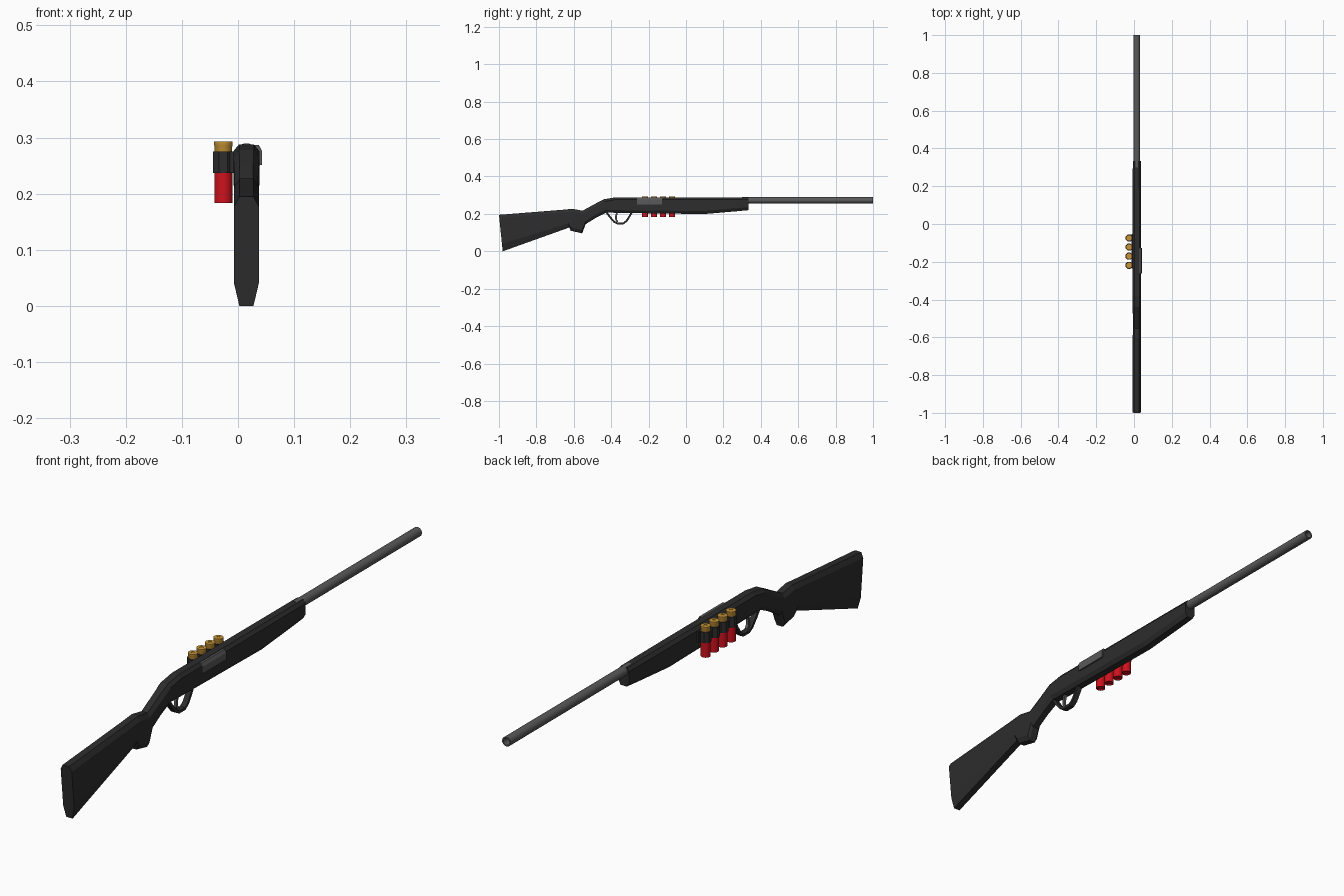
import bpy, bmesh
from math import pi, cos, sin
from mathutils import Vector

if "Cube" in bpy.data.objects:
    bpy.data.objects.remove(bpy.data.objects["Cube"])

CX = 0.015  # centre plane of the gun


def material(name, rgb):
    m = bpy.data.materials.new(name)
    m.diffuse_color = (*rgb, 1)
    m.use_nodes = True
    m.node_tree.nodes["Principled BSDF"].inputs["Base Color"].default_value = m.diffuse_color
    return m


BLACK = material("black", (0.026, 0.026, 0.026))
STEEL = material("steel", (0.10, 0.10, 0.10))
RED = material("red", (0.62, 0.006, 0.012))
BRASS = material("brass", (0.58, 0.30, 0.04))


def loft(name, rings, mat, smooth=False, closed=False):
    """Skin a list of equal-length rings; cap both ends unless closed."""
    bm = bmesh.new()
    vs = [[bm.verts.new(p) for p in r] for r in rings]
    n = len(vs[0])
    pairs = list(zip(vs, vs[1:])) + ([(vs[-1], vs[0])] if closed else [])
    for a, b in pairs:
        for i in range(n):
            j = (i + 1) % n
            bm.faces.new((a[i], a[j], b[j], b[i]))
    if not closed:
        bm.faces.new(vs[0])
        bm.faces.new(vs[-1])
    bmesh.ops.recalc_face_normals(bm, faces=bm.faces)
    me = bpy.data.meshes.new(name)
    bm.to_mesh(me)
    bm.free()
    me.materials.append(mat)
    ob = bpy.data.objects.new(name, me)
    bpy.context.collection.objects.link(ob)
    if smooth:
        bpy.ops.object.select_all(action='DESELECT')
        ob.select_set(True)
        bpy.context.view_layer.objects.active = ob
        bpy.ops.object.shade_smooth_by_angle()
    return ob


def lathe(name, profile, centre, axis, sides, mat, smooth=True):
    """Round part from (radius, height) points about the y or z axis."""
    c = Vector(centre)
    rings = []
    for r, h in profile:
        ring = []
        for i in range(sides):
            a = 2 * pi * (i + 0.5) / sides
            u, v = r * cos(a), r * sin(a)
            ring.append(c + Vector((u, h, v) if axis == 'y' else (u, v, h)))
        rings.append(ring)
    return loft(name, rings, mat, smooth)


def section(top, bottom, hw, ct, cb):
    """Eight-sided stock section between a top and a bottom (y, z) point."""
    t, b = Vector(top), Vector(bottom)
    d = (b - t).normalized()
    flat = hw * 0.57
    half = [(flat, t), (hw, t + d * ct), (hw, b - d * cb), (flat, b)]
    pts = [(CX + x, *p) for x, p in half]
    return pts + [(CX - x, *p) for x, p in reversed(half)]


# Stock, grip, receiver and fore-end as one body
stations = [
    ((-1.00, 0.195), (-0.98, 0.000), 0.022, 0.018, 0.040),
    ((-0.66, 0.222), (-0.622, 0.128), 0.022, 0.016, 0.022),
    ((-0.607, 0.227), (-0.617, 0.110), 0.022, 0.016, 0.018),
    ((-0.553, 0.217), (-0.555, 0.096), 0.021, 0.016, 0.018),
    ((-0.535, 0.227), (-0.537, 0.145), 0.021, 0.016, 0.016),
    ((-0.495, 0.249), (-0.480, 0.180), 0.021, 0.016, 0.016),
    ((-0.440, 0.278), (-0.425, 0.207), 0.023, 0.013, 0.016),
    ((-0.380, 0.288), (-0.380, 0.206), 0.023, 0.012, 0.014),
    ((0.094, 0.288), (0.094, 0.199), 0.023, 0.012, 0.016),
    ((0.270, 0.288), (0.270, 0.214), 0.022, 0.012, 0.016),
    ((0.333, 0.288), (0.333, 0.220), 0.021, 0.012, 0.016),
]
loft("stock_body", [section(*s) for s in stations], BLACK)

# Hollow barrel
lathe("barrel", [(0.0168, -0.70), (0.0172, 0), (0.0125, 0), (0.0125, -0.15)],
      (CX, 1.0, 0.273), 'y', 16, STEEL)


def strip(name, path, hw, thick, mat):
    """Flat bar following a (y, z) path in the centre plane."""
    pts = [Vector(p) for p in path]
    rings = []
    for i, p in enumerate(pts):
        t = (pts[min(i + 1, len(pts) - 1)] - pts[max(i - 1, 0)]).normalized()
        n = Vector((-t.y, t.x)) * thick / 2
        a, b = p + n, p - n
        rings.append([(CX - hw, *a), (CX + hw, *a), (CX + hw, *b), (CX - hw, *b)])
    return loft(name, rings, mat)


# Trigger guard and trigger
strip("trigger_guard", [(-0.428, 0.212), (-0.408, 0.185), (-0.385, 0.158), (-0.368, 0.149),
                        (-0.335, 0.149), (-0.318, 0.162), (-0.300, 0.190), (-0.288, 0.212)],
      0.010, 0.010, BLACK)
strip("trigger", [(-0.366, 0.215), (-0.374, 0.190), (-0.374, 0.170), (-0.366, 0.157)],
      0.005, 0.009, STEEL)

# Ejection port cover wrapped over the right upper edge
port = [(0.030, 0.250), (0.043, 0.251), (0.043, 0.276), (0.037, 0.287), (0.026, 0.287)]
loft("ejection_port_cover", [[(x, y, z) for x, z in port] for y in (-0.262, -0.128)], STEEL)

# Side shell carrier: backing plate, four loops, four shells
loft("shell_carrier_plate", [[(x, y, z) for x, z in
     ((-0.014, 0.237), (-0.005, 0.237), (-0.005, 0.275), (-0.014, 0.275))]
     for y in (-0.236, -0.052)], BLACK)
for i in range(4):
    c = (-0.026, -0.074 - 0.0483 * i, 0)
    lathe(f"shell_loop_{i+1}", [(0.0202, 0.237), (0.0202, 0.275)], c, 'z', 8, BLACK, False)
    lathe(f"shell_hull_{i+1}", [(0.0135, 0.188), (0.0135, 0.1835), (0.0165, 0.1835), (0.0165, 0.255)],
          c, 'z', 16, RED)
    lathe(f"shell_head_{i+1}", [(0.0158, 0.255), (0.0158, 0.284), (0.0168, 0.286),
                                (0.0168, 0.293), (0.006, 0.293), (0.006, 0.2915)],
          c, 'z', 16, BRASS)
